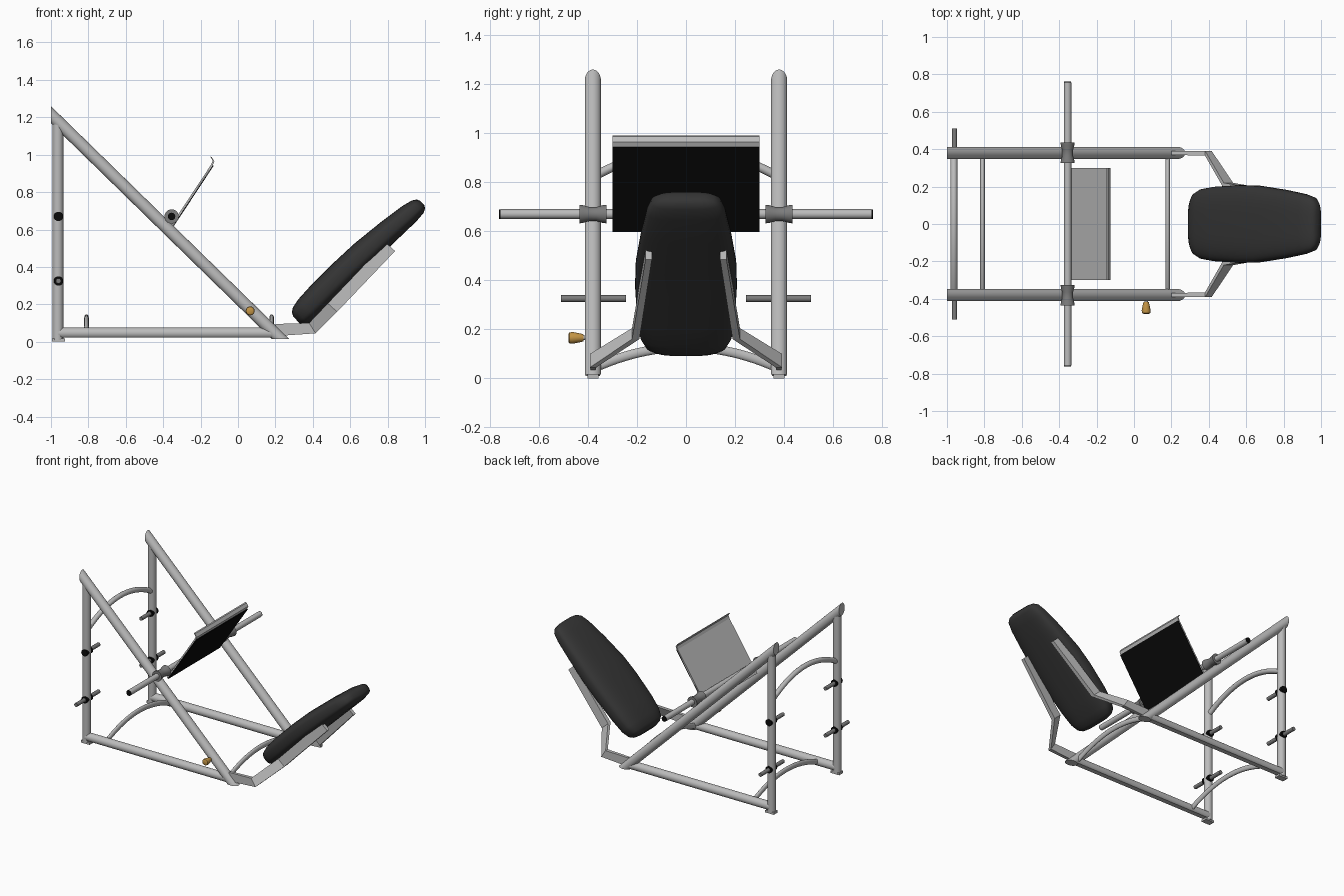
import bpy, bmesh, math
from mathutils import Vector

if "Cube" in bpy.data.objects:
    bpy.data.objects.remove(bpy.data.objects["Cube"])


def material(name, rgb):
    m = bpy.data.materials.new(name)
    m.use_nodes = True
    m.diffuse_color = (*rgb, 1)
    m.node_tree.nodes["Principled BSDF"].inputs["Base Color"].default_value = (*rgb, 1)
    return m


STEEL = material("light steel", (0.5, 0.5, 0.5))
DARK_STEEL = material("dark steel", (0.2, 0.2, 0.2))
BLACK = material("black rubber", (0.003, 0.003, 0.003))
VINYL = material("charcoal vinyl", (0.035, 0.035, 0.035))
BRASS = material("brass", (0.55, 0.3, 0.06))
SIDES = (("right", -1), ("left", 1))
TRACK_Y = 0.38


def finish(name, bm, *mats, smooth=True):
    bmesh.ops.recalc_face_normals(bm, faces=bm.faces)
    me = bpy.data.meshes.new(name)
    bm.to_mesh(me)
    bm.free()
    ob = bpy.data.objects.new(name, me)
    bpy.context.collection.objects.link(ob)
    for m in mats:
        me.materials.append(m)
    if smooth:
        bpy.ops.object.select_all(action='DESELECT')
        ob.select_set(True)
        bpy.context.view_layer.objects.active = ob
        bpy.ops.object.shade_smooth_by_angle(angle=math.radians(35))
    return ob


def loft(rings, closed_ends=True):
    """Skin a list of equal-length point rings."""
    bm = bmesh.new()
    rows = [[bm.verts.new(p) for p in ring] for ring in rings]
    n = len(rows[0])
    for a, b in zip(rows, rows[1:]):
        for i in range(n):
            bm.faces.new((a[i], a[(i + 1) % n], b[(i + 1) % n], b[i]))
    if closed_ends:
        bm.faces.new(rows[0])
        bm.faces.new(rows[-1])
    return bm


def lathe(start, direction, profile, n=24):
    """Round solid along an axis from (distance, radius) pairs."""
    d = Vector(direction).normalized()
    u = d.orthogonal().normalized()
    v = d.cross(u)
    turn = [2 * math.pi * i / n for i in range(n)]
    return loft([[Vector(start) + d * s + (u * math.cos(t) + v * math.sin(t)) * r
                  for t in turn] for s, r in profile])


def tube(a, b, r, n=24):
    d = Vector(b) - Vector(a)
    return lathe(a, d, [(0, r), (d.length, r)], n)


def trim(bm, point, normal):
    """Remove everything beyond a plane and cap the cut."""
    geom = bm.verts[:] + bm.edges[:] + bm.faces[:]
    cut = bmesh.ops.bisect_plane(bm, geom=geom, plane_co=point, plane_no=normal, clear_outer=True)
    edges = [e for e in cut["geom_cut"] if isinstance(e, bmesh.types.BMEdge)]
    bmesh.ops.edgeloop_fill(bm, edges=edges)


def box(center, size):
    bm = bmesh.new()
    bmesh.ops.create_cube(bm, size=1)
    for v in bm.verts:
        v.co = Vector(center) + Vector([c * s for c, s in zip(v.co, size)])
    return bm


def arch(name, x, z_end, z_top, rx, rz):
    """Bowed cross tube between the two sides."""
    rings = []
    for i in range(25):
        y = -TRACK_Y + 2 * TRACK_Y * i / 24
        k = y / TRACK_Y
        z = z_top - (z_top - z_end) * k * k
        slope = -2 * (z_top - z_end) * k / TRACK_Y
        nrm = Vector((0, -slope, 1)).normalized()
        rings.append([Vector((x + rx * math.cos(t), y, z)) + nrm * rz * math.sin(t)
                      for t in (2 * math.pi * j / 16 for j in range(16))])
    finish(name, loft(rings), STEEL)


# Side frames
for side, s in SIDES:
    y = s * TRACK_Y
    bm = tube((-1.1, y, 1.311), (0.35, y, -0.105), 0.033, 32)
    trim(bm, (-1, 0, 0), (-1, 0, 0))
    trim(bm, (0, 0, 0.015), (0, 0, -1))
    finish(side + "_sloped_rail", bm, STEEL)
    finish(side + "_upright", tube((-0.963, y, 0.01), (-0.963, y, 1.175), 0.029), STEEL)
    finish(side + "_foot", box((-0.96, y, 0.008), (0.07, 0.045, 0.016)), STEEL, smooth=False)
    bm = tube((-0.96, y, 0.046), (0.2, y, 0.046), 0.03)
    trim(bm, (0, 0, 0.022), (0, 0, -1))
    finish(side + "_base_bar", bm, STEEL)

    # Weight storage pegs with dark collars
    for label, z, outer in (("lower", 0.325, 0.51), ("upper", 0.67, 0.41)):
        finish(f"{side}_{label}_peg", tube((-0.96, s * 0.245, z), (-0.96, s * outer, z), 0.014, 16), DARK_STEEL)
        finish(f"{side}_{label}_peg_collar", tube((-0.96, s * 0.347, z), (-0.96, s * 0.413, z), 0.025, 16), BLACK)

    # Sliding sleeve and loading bar end
    finish(side + "_sleeve", lathe((-0.355, s * 0.325, 0.67), (0, s, 0),
           [(0, 0.038), (0.015, 0.036), (0.04, 0.029), (0.07, 0.029), (0.095, 0.036), (0.11, 0.038)]), DARK_STEEL)
    finish(side + "_bar_cap", tube((-0.355, s * 0.755, 0.67), (-0.355, s * 0.762, 0.67), 0.0195), BLACK)

    # Bent seat support: lower and upper edge points, offset and half thickness
    stations = [((0.2, 0.03), (0.2, 0.095), 0.38, 0.01), ((0.415, 0.045), (0.38, 0.1), 0.378, 0.013),
                ((0.53, 0.16), (0.48, 0.205), 0.205, 0.015), ((0.84, 0.485), (0.79, 0.53), 0.152, 0.013)]
    rings = [[(lo[0], s * (w - h), lo[1]), (lo[0], s * (w + h), lo[1]),
              (up[0], s * (w + h), up[1]), (up[0], s * (w - h), up[1])] for lo, up, w, h in stations]
    finish(side + "_seat_support", loft(rings), STEEL, smooth=False)

# Cross members
arch("rear_base_arch", -0.81, 0.04, 0.127, 0.0125, 0.019)
arch("front_base_arch", 0.18, 0.04, 0.127, 0.0125, 0.019)
arch("upper_arch", -0.963, 0.82, 0.93, 0.018, 0.018)

# Loading bar across the carriage
finish("loading_bar", tube((-0.355, -0.757, 0.67), (-0.355, 0.757, 0.67), 0.02), STEEL)

# Foot plate with bent lip, and a black pad on its working face
path = [(-0.37, 0.604), (-0.143, 0.948), (-0.135, 0.968), (-0.149, 0.99)]
ring = path + [(x + 0.009, z - 0.003) for x, z in reversed(path)]
finish("foot_plate", loft([[(x, y, z) for x, z in ring] for y in (-0.3, 0.3)]), STEEL, smooth=False)
pad = [(-0.361, 0.6), (-0.134, 0.944), (-0.13, 0.941), (-0.357, 0.597)]
finish("foot_plate_pad", loft([[(x, y, z) for x, z in pad] for y in (-0.3, 0.3)]), BLACK, smooth=False)

# Padded seat: rounded sections along a reclined axis
low, high = Vector((0.312, 0, 0.117)), Vector((0.985, 0, 0.742))
axis = (high - low).normalized()
normal = Vector((-axis.z, 0, axis.x))
stations = [(0, 0.09, 0.025), (0.01, 0.135, 0.045), (0.035, 0.165, 0.06), (0.09, 0.187, 0.069),
            (0.2, 0.2, 0.073), (0.4, 0.208, 0.073), (0.55, 0.205, 0.072), (0.75, 0.183, 0.064),
            (0.9, 0.16, 0.056), (0.965, 0.142, 0.046), (0.99, 0.115, 0.033), (1, 0.075, 0.016)]


def power(v):
    return math.copysign(abs(v) ** 0.65, v)


rings = []
for k, w, t in stations:
    c = low.lerp(high, k) + normal * 0.016 * math.sin(math.pi * k)
    rings.append([c + Vector((0, w * power(math.cos(a)), 0)) + normal * t * power(math.sin(a))
                  for a in (2 * math.pi * i / 40 for i in range(40))])
seat = finish("seat_pad", loft(rings), VINYL)
for p in seat.data.polygons:
    p.use_smooth = True

# Locking knob on the right rail
finish("knob_stem", tube((0.065, -0.4, 0.165), (0.065, -0.425, 0.165), 0.009, 16), STEEL)
finish("locking_knob", lathe((0.065, -0.418, 0.165), (0, -1, 0),
       [(0, 0.014), (0.01, 0.017), (0.045, 0.024), (0.058, 0.022), (0.062, 0.015)], 16), BRASS)
